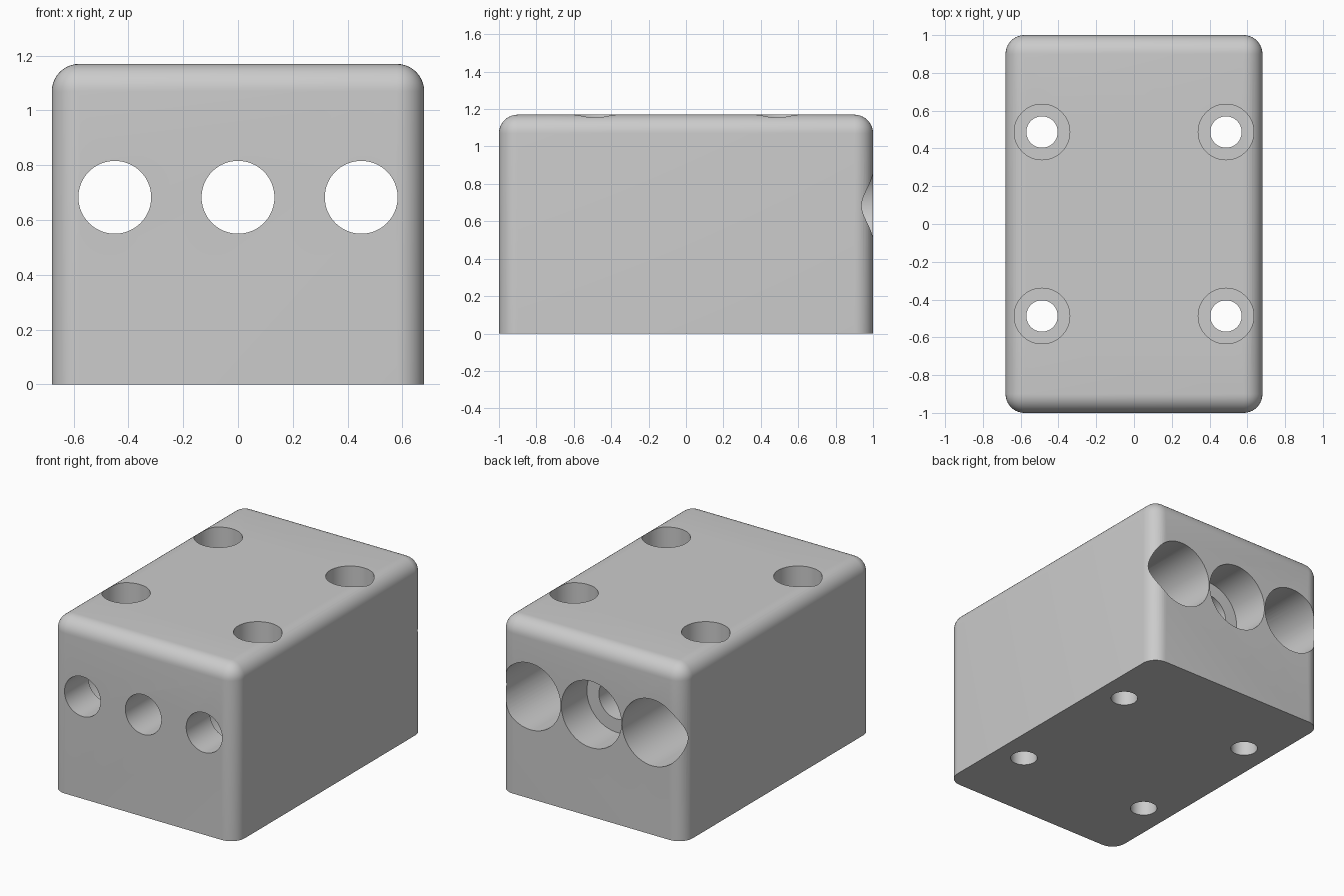
import bpy, bmesh, math
from mathutils import Matrix, Vector

cube = bpy.data.objects.get("Cube")
if cube:
    bpy.data.objects.remove(cube, do_unlink=True)

WIDTH, LENGTH, HEIGHT, FILLET = 1.36, 2.0, 1.17, 0.1

grey = bpy.data.materials.new("plain_grey")
grey.use_nodes = True
colour = (0.6, 0.6, 0.6, 1)
grey.diffuse_color = colour
grey.node_tree.nodes["Principled BSDF"].inputs["Base Color"].default_value = colour


def add_object(name, bm):
    mesh = bpy.data.meshes.new(name)
    bm.to_mesh(mesh)
    bm.free()
    obj = bpy.data.objects.new(name, mesh)
    bpy.context.collection.objects.link(obj)
    mesh.materials.append(grey)
    return obj


def cut_hole(body, profile, matrix):
    """Cut a turned hole; the profile lists (radius, depth) along local z."""
    bm = bmesh.new()
    points = [(0, profile[0][1])] + profile + [(0, profile[-1][1])]
    verts = [bm.verts.new((r, 0, z)) for r, z in points]
    edges = [bm.edges.new(pair) for pair in zip(verts, verts[1:])]
    bmesh.ops.spin(bm, geom=verts + edges, axis=(0, 0, 1), cent=(0, 0, 0),
                   angle=math.tau, steps=64)
    bmesh.ops.remove_doubles(bm, verts=bm.verts, dist=0.0001)
    bmesh.ops.recalc_face_normals(bm, faces=bm.faces)
    bm.transform(matrix)
    cutter = add_object("hole_cutter", bm)
    cutter.hide_render = True
    mod = body.modifiers.new("hole", "BOOLEAN")
    mod.operation, mod.solver, mod.object = "DIFFERENCE", "EXACT", cutter
    bpy.context.view_layer.objects.active = body
    bpy.ops.object.modifier_apply(modifier=mod.name)
    bpy.data.objects.remove(cutter, do_unlink=True)


# Block with every edge rounded except around the base
bm = bmesh.new()
bmesh.ops.create_cube(bm, size=1)
bm.transform(Matrix.Translation((0, 0, HEIGHT / 2))
             @ Matrix.Diagonal((WIDTH, LENGTH, HEIGHT, 1)))
rounded = [e for e in bm.edges if max(v.co.z for v in e.verts) > 0.1]
bmesh.ops.bevel(bm, geom=rounded, offset=FILLET, segments=10, profile=0.5,
                affect="EDGES", clamp_overlap=True)
block = add_object("drilled_block", bm)

# Lengthwise holes, wider from the back: the outer bores are deep
for x, floor in ((-0.45, -0.75), (0, 0.73), (0.45, -0.75)):
    place = Matrix.Translation((x, 0, 0.683)) @ Matrix.Rotation(-math.pi / 2, 4, "X")
    cut_hole(block, [(0.133, -1.1), (0.133, floor), (0.222, floor), (0.222, 1.1)], place)

# Upright screw holes with recesses for the heads
recess = HEIGHT - 0.2
for x in (-0.487, 0.487):
    for y in (-0.487, 0.487):
        cut_hole(block, [(0.083, -0.1), (0.083, recess), (0.147, recess), (0.147, 1.3)],
                 Matrix.Translation((x, y, 0)))

# Smooth curved walls, crisp rims
bpy.ops.object.select_all(action="DESELECT")
block.select_set(True)
bpy.context.view_layer.objects.active = block
bpy.ops.object.shade_smooth_by_angle(angle=math.radians(30))
